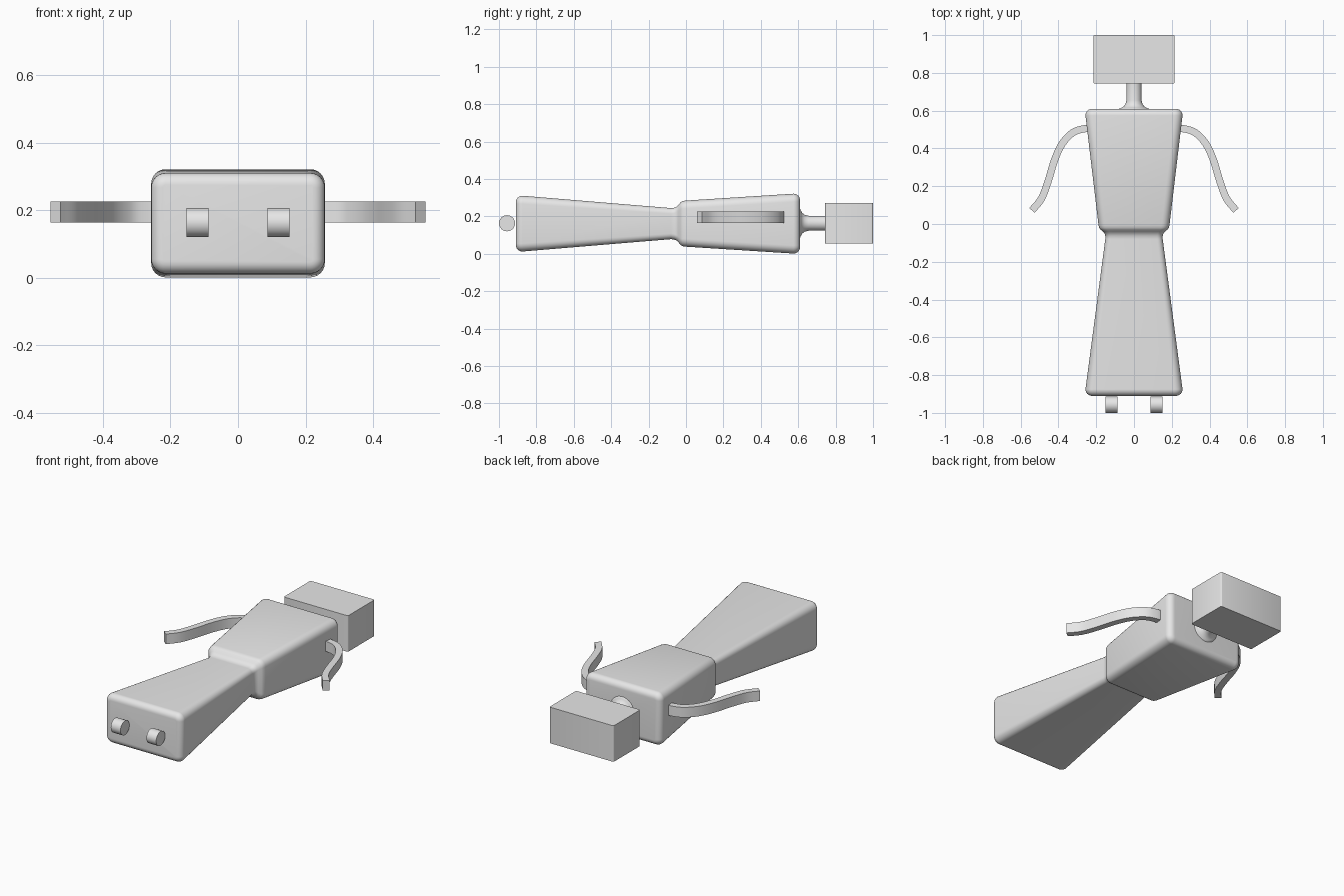
import bpy, bmesh, math
from mathutils import Vector

cube = bpy.data.objects.get("Cube")
if cube:
    bpy.data.objects.remove(cube, do_unlink=True)

grey = bpy.data.materials.new("plain grey")
grey.use_nodes = True
grey.diffuse_color = (0.8, 0.8, 0.8, 1)
grey.node_tree.nodes["Principled BSDF"].inputs["Base Color"].default_value = (0.8, 0.8, 0.8, 1)

MID = 0.163  # height of the long axis


def finish(name, bm, angle=35):
    bmesh.ops.recalc_face_normals(bm, faces=bm.faces)
    mesh = bpy.data.meshes.new(name)
    bm.to_mesh(mesh)
    bm.free()
    mesh.materials.append(grey)
    obj = bpy.data.objects.new(name, mesh)
    bpy.context.collection.objects.link(obj)
    bpy.ops.object.select_all(action='DESELECT')
    obj.select_set(True)
    bpy.context.view_layer.objects.active = obj
    bpy.ops.object.shade_smooth_by_angle(angle=math.radians(angle))
    return obj


def loft(name, rings, angle=35):
    """Skin closed rings of points and cap both ends."""
    bm = bmesh.new()
    loops = [[bm.verts.new(p) for p in ring] for ring in rings]
    for a, b in zip(loops, loops[1:]):
        n = len(a)
        for i in range(n):
            j = (i + 1) % n
            bm.faces.new((a[i], a[j], b[j], b[i]))
    bm.faces.new(loops[0])
    bm.faces.new(loops[-1])
    return finish(name, bm, angle)


def rounded_ring(y, hx, hz, r, steps=6):
    """Rounded rectangle across the long axis."""
    pts = []
    for corner, (sx, sz) in enumerate(((1, 1), (-1, 1), (-1, -1), (1, -1))):
        for i in range(steps + 1):
            a = math.pi / 2 * (corner + i / steps)
            pts.append((sx * (hx - r) + r * math.cos(a), y,
                        MID - 0.002 + sz * (hz - r) + r * math.sin(a)))
    return pts


def end_arc(y, hx, hz, depth, rise, r, steps=6):
    """Rings rounding a blunt end; depth is signed towards the solid."""
    out = []
    for i in range(steps + 1):
        a = math.pi / 2 * i / steps
        inset = rise * (1 - math.sin(a))
        out.append(rounded_ring(y + depth * (1 - math.cos(a)),
                                hx - inset, hz - inset, max(r - inset, 0.008)))
    return out


# Skirt, waist and torso in one skin
body = end_arc(-0.91, 0.257, 0.149, 0.035, 0.035, 0.043)
body += [rounded_ring(*s) for s in (
    (-0.08, 0.152, 0.083, 0.03), (-0.063, 0.152, 0.085, 0.03),
    (-0.05, 0.156, 0.091, 0.03), (-0.04, 0.164, 0.1, 0.032),
    (-0.03, 0.177, 0.113, 0.036), (-0.02, 0.184, 0.12, 0.04),
    (-0.005, 0.188, 0.123, 0.042))]
body += reversed(end_arc(0.61, 0.257, 0.16, -0.035, 0.035, 0.043))
loft("torso_and_skirt", body)

# Neck with a flared base
neck = []
for y, r in ((0.6, 0.085), (0.61, 0.08), (0.614, 0.068), (0.622, 0.055),
             (0.635, 0.045), (0.655, 0.04), (0.76, 0.04)):
    neck.append([(r * math.cos(a), y, MID + r * math.sin(a))
                 for a in (math.tau * i / 32 for i in range(32))])
loft("neck", neck, 60)

# Head
bm = bmesh.new()
bmesh.ops.create_cube(bm, size=1)
for v in bm.verts:
    v.co = (v.co.x * 0.43, 0.872 + v.co.y * 0.256, MID + v.co.z * 0.218)
upright = [e for e in bm.edges if abs(e.verts[0].co.z - e.verts[1].co.z) > 0.1]
bmesh.ops.bevel(bm, geom=upright, offset=0.008, segments=3, affect='EDGES', profile=0.5)
finish("head", bm)


def spline(p, steps=5):
    """Catmull-Rom curve through the points."""
    p = [2 * p[0] - p[1]] + p + [2 * p[-1] - p[-2]]
    out = []
    for a, b, c, d in zip(p, p[1:], p[2:], p[3:]):
        for i in range(steps):
            t = i / steps
            out.append(0.5 * (2 * b + (c - a) * t + (2 * a - 5 * b + 4 * c - d) * t * t
                              + (3 * b - a - 3 * c + d) * t ** 3))
    return out + [p[-2]]


arm_path = spline([Vector(p) for p in (
    (0.22, 0.506), (0.27, 0.503), (0.325, 0.483), (0.38, 0.425), (0.42, 0.34),
    (0.455, 0.225), (0.49, 0.135), (0.54, 0.072))])

for side, s in (("left", 1), ("right", -1)):
    # Curved strap arm
    rings = []
    for i, p in enumerate(arm_path):
        d = (arm_path[min(i + 1, len(arm_path) - 1)] - arm_path[max(i - 1, 0)]).normalized()
        n = Vector((-d.y, d.x)) * 0.019
        rings.append([(s * (p + k * n).x, (p + k * n).y, z)
                      for k, z in ((1, 0.164), (1, 0.225), (-1, 0.225), (-1, 0.164))])
    loft(side + "_arm", rings)

    # Foot roller lying across the body
    foot = []
    for x in (0.087, 0.152):
        foot.append([(s * x, -0.957 + 0.043 * math.cos(a), MID + 0.043 * math.sin(a))
                     for a in (math.tau * i / 32 for i in range(32))])
    loft(side + "_foot", foot)
